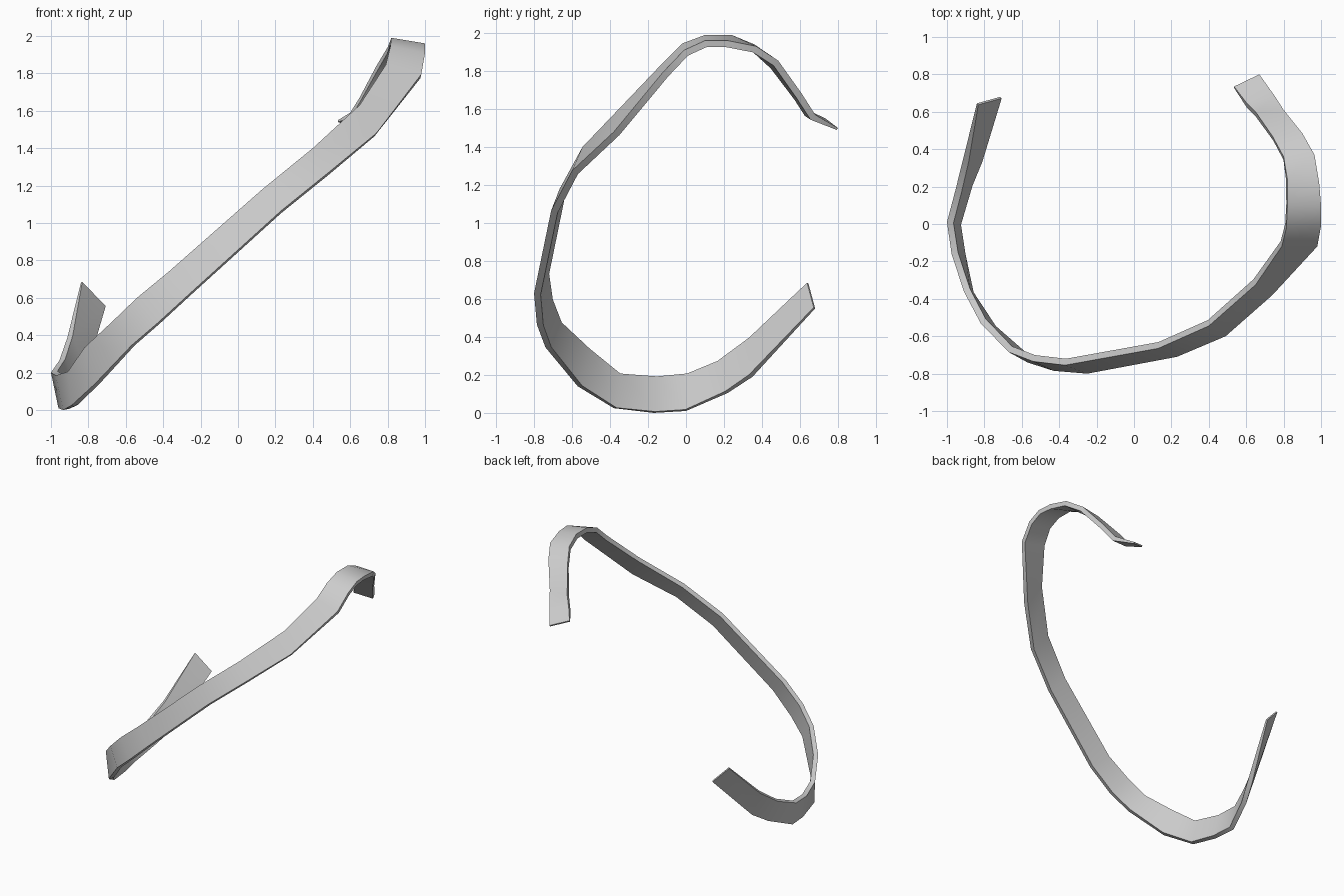
import bpy, bmesh
from mathutils import Vector

if "Cube" in bpy.data.objects:
    bpy.data.objects.remove(bpy.data.objects["Cube"])

# Path stations: outer face's upper edge point, then lower edge point
STATIONS = [
    ((-.84, .645, .68), (-.715, .68, .55)),
    ((-.913, .35, .385), (-.84, .35, .19)),
    ((-.955, .18, .265), (-.895, .22, .105)),
    ((-1, .01, .2), (-.96, 0, .01)),
    ((-.975, -.16, .185), (-.935, -.17, 0)),
    ((-.91, -.36, .205), (-.89, -.38, .025)),
    ((-.82, -.53, .335), (-.765, -.57, .14)),
    ((-.67, -.685, .475), (-.57, -.74, .345)),
    ((-.54, -.735, .6), (-.43, -.785, .465)),
    ((-.37, -.755, .74), (-.25, -.8, .63)),
    ((.13, -.665, 1.18), (.23, -.71, 1.065)),
    ((.4, -.545, 1.4), (.49, -.6, 1.275)),
    ((.65, -.325, 1.63), (.74, -.38, 1.48)),
    ((.79, -.12, 1.845), (.98, -.12, 1.795)),
    ((.815, -.02, 1.945), (1, -.01, 1.91)),
    ((.82, .1, 1.99), (1, .1, 1.96)),
    ((.82, .24, 1.99), (.99, .22, 1.96)),
    ((.80, .36, 1.94), (.965, .37, 1.93)),
    ((.74, .47, 1.84), (.90, .485, 1.855)),
    ((.65, .60, 1.67), (.80, .61, 1.68)),
    ((.60, .65, 1.59), (.755, .68, 1.57)),
    ((.535, .735, 1.55), (.67, .80, 1.50)),
]
THICK, END_THICK = .036, .012

# Curved band: rectangular section swept along the stations, thin at the ends
pairs = [(Vector(a), Vector(b)) for a, b in STATIONS]
mid = [(a + b) / 2 for a, b in pairs]
last = len(pairs) - 1
bm = bmesh.new()
rings = []
for i, (a, b) in enumerate(pairs):
    t_in = (mid[i] - mid[max(i - 1, 0)]).normalized()
    t_out = (mid[min(i + 1, last)] - mid[i]).normalized()
    inward = (t_in + t_out).cross(b - a).normalized()
    off = inward * (END_THICK if i in (0, last) else THICK)
    rings.append([bm.verts.new(p) for p in (a, b, b + off, a + off)])
for r, s in zip(rings, rings[1:]):
    for k in range(4):
        n = (k + 1) % 4
        bm.faces.new((r[k], r[n], s[n], s[k]))
bm.faces.new(rings[0])
bm.faces.new(rings[-1])
bmesh.ops.recalc_face_normals(bm, faces=bm.faces)

mesh = bpy.data.meshes.new("curved_band")
bm.to_mesh(mesh)
bm.free()
band = bpy.data.objects.new("curved_band", mesh)
bpy.context.collection.objects.link(band)
bpy.context.view_layer.objects.active = band
band.select_set(True)
bpy.ops.object.shade_smooth_by_angle(angle=.55)
